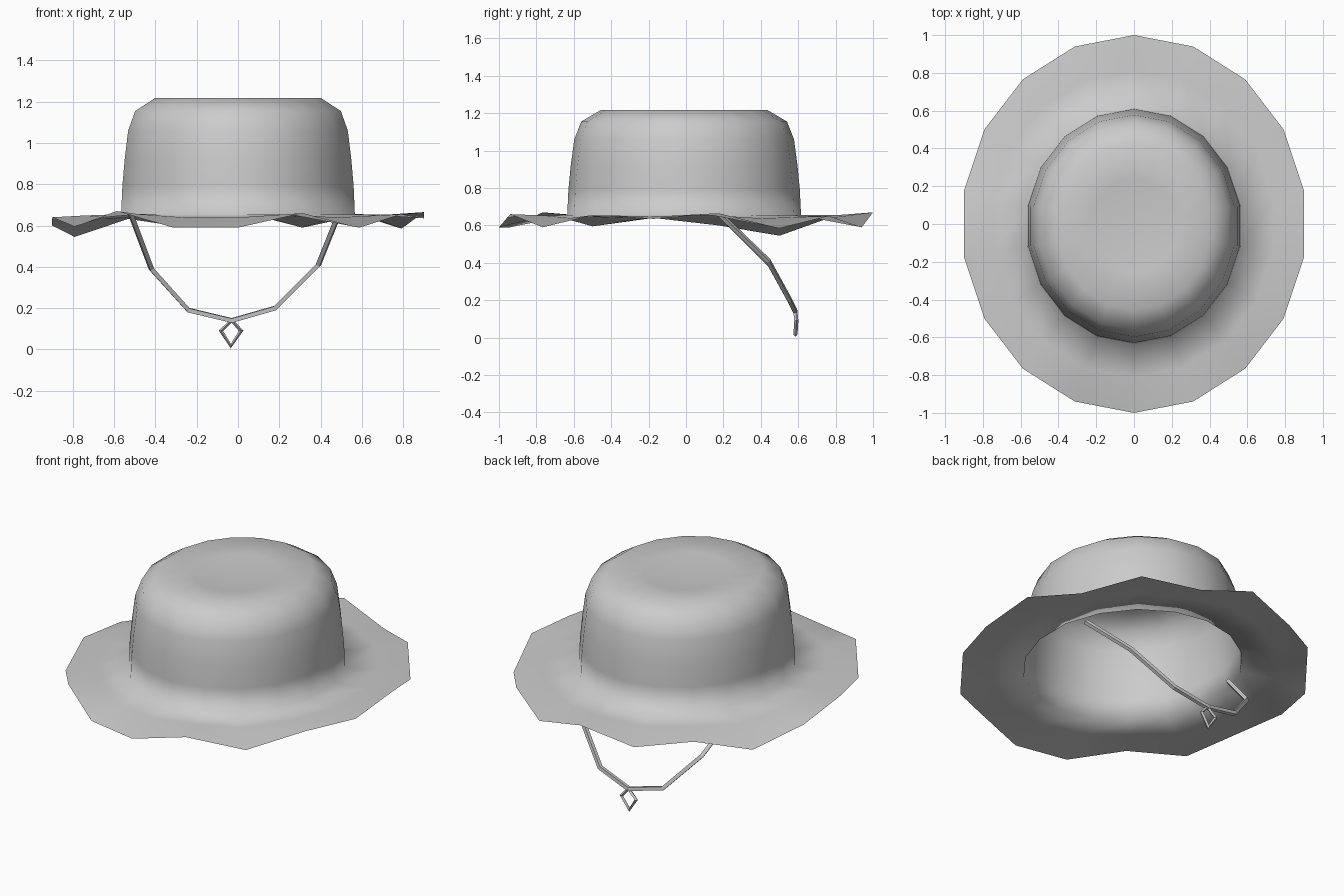
import bpy, bmesh
from math import sin, cos, tau

SIDES = 18

cube = bpy.data.objects.get("Cube")
if cube:
    bpy.data.objects.remove(cube)

# One plain grey for the whole hat
grey = bpy.data.materials.new("soft grey")
grey.use_nodes = True
grey.diffuse_color = (0.6, 0.6, 0.6, 1)
grey.node_tree.nodes["Principled BSDF"].inputs["Base Color"].default_value = (0.6, 0.6, 0.6, 1)


def ring(bm, rx, ry, heights, cy=0.0):
    """Oval ring of vertices, starting at the back and running towards +x."""
    return [bm.verts.new((rx * sin(tau * i / SIDES), cy + ry * cos(tau * i / SIDES), z))
            for i, z in enumerate(heights)]


def bridge(bm, lower, upper):
    for i in range(SIDES):
        j = (i + 1) % SIDES
        bm.faces.new((lower[i], upper[i], upper[j], lower[j]))


# Hat body: wavy brim, crown wall, rounded shoulder and slightly dented top
bm = bmesh.new()
rim_heights = [0.67, 0.59, 0.65, 0.585, 0.665, 0.635, 0.655, 0.59, 0.66,
               0.59, 0.59, 0.67, 0.595, 0.64, 0.60, 0.545, 0.64, 0.60]
rings = [ring(bm, 0.915, 1.0, rim_heights),
         ring(bm, 0.75, 0.81, [0.645 + 0.2 * (z - 0.62) for z in rim_heights])]
crown_profile = [(1.0, 0.655), (0.99, 0.79), (0.97, 0.92), (0.94, 1.06),
                 (0.88, 1.155), (0.71, 1.218), (0.4, 1.205)]
for scale, z in crown_profile:
    rings.append(ring(bm, 0.575 * scale, 0.625 * scale, [z] * SIDES, -0.01))
for lower, upper in zip(rings, rings[1:]):
    bridge(bm, lower, upper)
centre = bm.verts.new((0, -0.03, 1.185))
for i in range(SIDES):
    bm.faces.new((rings[-1][i], centre, rings[-1][(i + 1) % SIDES]))
bmesh.ops.recalc_face_normals(bm, faces=bm.faces)
if centre.normal.z < 0 or centre.link_faces[0].normal.z < 0:
    bmesh.ops.reverse_faces(bm, faces=bm.faces)
for face in bm.faces:
    face.smooth = True
mesh = bpy.data.meshes.new("hat_body")
bm.to_mesh(mesh)
bm.free()
mesh.materials.append(grey)
bpy.context.collection.objects.link(bpy.data.objects.new("hat_body", mesh))


def cord(name, points, radius, closed=False):
    """Four-sided cord along a path."""
    curve = bpy.data.curves.new(name, "CURVE")
    curve.dimensions = "3D"
    curve.bevel_depth = radius
    curve.bevel_resolution = 0
    curve.use_fill_caps = True
    spline = curve.splines.new("POLY")
    spline.points.add(len(points) - 1)
    for point, co in zip(spline.points, points):
        point.co = (*co, 1)
    spline.use_cyclic_u = closed
    spline.use_smooth = False
    curve.materials.append(grey)
    bpy.context.collection.objects.link(bpy.data.objects.new(name, curve))


# Chin strap hanging from inside the crown, with a diamond loop at the bottom
cord("chin_strap", [(-0.525, 0.17, 0.67), (-0.42, 0.45, 0.39), (-0.24, 0.56, 0.19),
                    (-0.03, 0.585, 0.14), (0.18, 0.555, 0.2), (0.39, 0.44, 0.41),
                    (0.49, 0.18, 0.66)], 0.015)
cord("strap_loop", [(-0.03, 0.585, 0.14), (0.015, 0.59, 0.09),
                    (-0.035, 0.585, 0.016), (-0.083, 0.59, 0.09)], 0.011, True)
